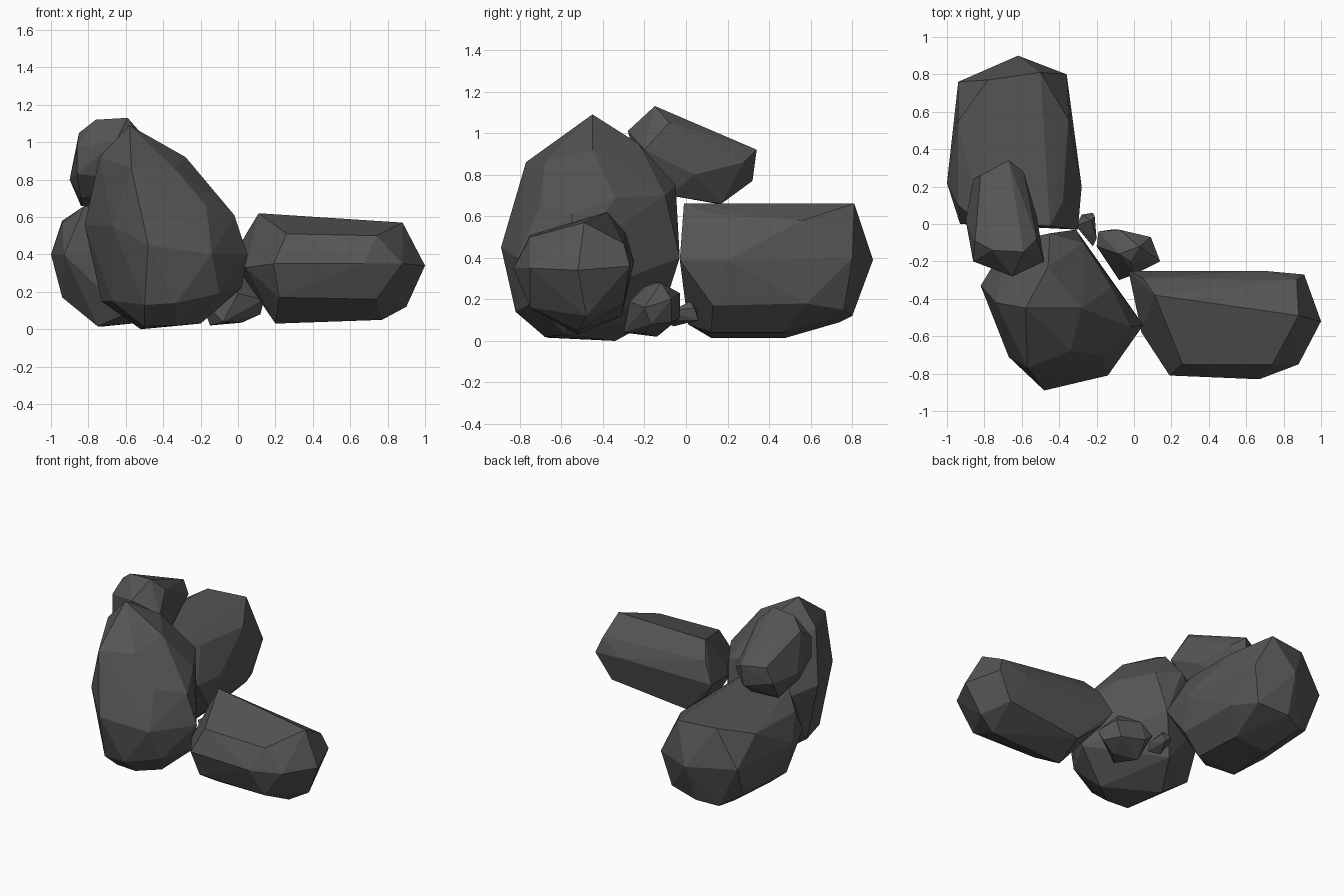
import bpy, bmesh

stone = bpy.data.materials.new("dark_stone")
stone.diffuse_color = (0.09, 0.09, 0.09, 1)


def boulder(name, corners):
    """Faceted stone: the convex hull around a few chiselled corners."""
    bm = bmesh.new()
    for c in corners:
        bm.verts.new(c)
    hull = bmesh.ops.convex_hull(bm, input=bm.verts[:])
    inner = {v for v in hull["geom_interior"] + hull["geom_unused"]
             if isinstance(v, bmesh.types.BMVert)}
    bmesh.ops.delete(bm, geom=list(inner), context='VERTS')
    bmesh.ops.dissolve_limit(bm, angle_limit=0.05, verts=bm.verts[:], edges=bm.edges[:])
    bmesh.ops.recalc_face_normals(bm, faces=bm.faces[:])
    mesh = bpy.data.meshes.new(name)
    bm.to_mesh(mesh)
    bm.free()
    mesh.materials.append(stone)
    obj = bpy.data.objects.new(name, mesh)
    bpy.context.collection.objects.link(obj)


# Tall upright stone, from the peak down to the base
boulder("tall_boulder", [
    (-.58, -.45, 1.09), (-.74, -.42, .92), (-.57, -.77, .86),
    (-.34, -.68, .86), (-.28, -.45, .92), (-.46, -.23, .95),
    (-.17, -.70, .66), (-.02, -.55, .61), (-.12, -.34, .69), (-.27, -.10, .70),
    (.05, -.54, .40), (-.48, -.89, .45), (-.14, -.81, .40),
    (-.67, -.71, .55), (-.82, -.33, .56), (-.73, -.33, .15),
    (-.67, -.56, .15), (-.50, -.80, .13), (-.33, -.82, .14), (-.10, -.73, .19),
    (.02, -.50, .22), (-.20, -.58, .03), (-.50, -.66, .015), (-.34, -.68, .02),
    (-.52, -.34, 0), (-.31, -.03, .40), (-.45, -.05, .75),
    (-.68, -.10, .50), (-.40, -.12, .12)])

# Long stone lying behind on the left
boulder("rear_boulder", [
    (-.82, 0, .66), (-.45, -.01, .66), (-.38, .12, .61),
    (-.78, .77, .66), (-.50, .81, .66), (-.94, .55, .58), (-.94, .10, .57),
    (-1, .22, .40), (-.94, .76, .40), (-.62, .90, .39), (-.36, .80, .40),
    (-.35, .56, .58), (-.28, .20, .39), (-.30, -.03, .39), (-.93, 0, .40),
    (-.94, .20, .17), (-.91, .65, .17), (-.64, .80, .12), (-.42, .76, .15),
    (-.78, .74, .09), (-.34, .58, .18), (-.32, .13, .17), (-.75, .12, .015),
    (-.72, .48, .015), (-.47, .47, .04), (-.45, .12, .04), (-.60, .01, .08)])

# Long stone lying in front on the right
boulder("side_boulder", [
    (.11, -.38, .62), (.88, -.49, .57), (.87, -.30, .47),
    (.26, -.75, .51), (.74, -.75, .50), (-.03, -.25, .38), (.69, -.25, .38),
    (.91, -.27, .36), (1, -.52, .34), (.88, -.75, .35), (.67, -.83, .35),
    (.19, -.81, .35), (.04, -.58, .33), (.05, -.29, .52),
    (.90, -.48, .12), (.74, -.75, .16), (.22, -.75, .17), (.03, -.28, .28),
    (.77, -.52, .05), (.52, -.55, .06), (.20, -.52, .03), (.22, -.31, .12),
    (.80, -.30, .18)])

# Smaller stone perched on top, its lower front tucked behind the tall one
boulder("top_boulder", [
    (-.76, -.14, 1.12), (-.59, -.15, 1.13), (-.85, -.09, 1.05),
    (-.52, -.08, 1.05), (-.65, -.28, 1.01), (-.86, -.20, .97),
    (-.48, -.20, .92), (-.67, .34, .92), (-.82, .26, .91), (-.59, .28, .86),
    (-.86, .24, .80), (-.68, .32, .77), (-.90, .02, .80), (-.52, .04, .80),
    (-.84, .15, .66), (-.64, .17, .66), (-.84, -.08, .70), (-.56, -.08, .70),
    (-.86, -.20, .83), (-.60, -.22, .80)])

# Small stone by the gap
boulder("small_rock", [
    (-.08, -.16, .28), (.03, -.12, .28), (-.02, -.20, .26), (-.19, -.04, .17),
    (-.08, -.03, .23), (.09, -.07, .20), (.14, -.20, .16), (.12, -.17, .08),
    (0, -.27, .19), (-.20, -.12, .16), (-.15, -.14, .02), (-.08, -.30, .04),
    (.02, -.20, .035), (.05, -.07, .09), (-.12, -.03, .11)])

# Pebble beside it
boulder("pebble", [
    (-.28, .05, .15), (-.22, .06, .10), (-.20, -.08, .14), (-.22, -.12, .10),
    (-.31, -.01, .14), (-.23, .02, .19), (-.27, -.06, .07), (-.21, .04, .16)])
